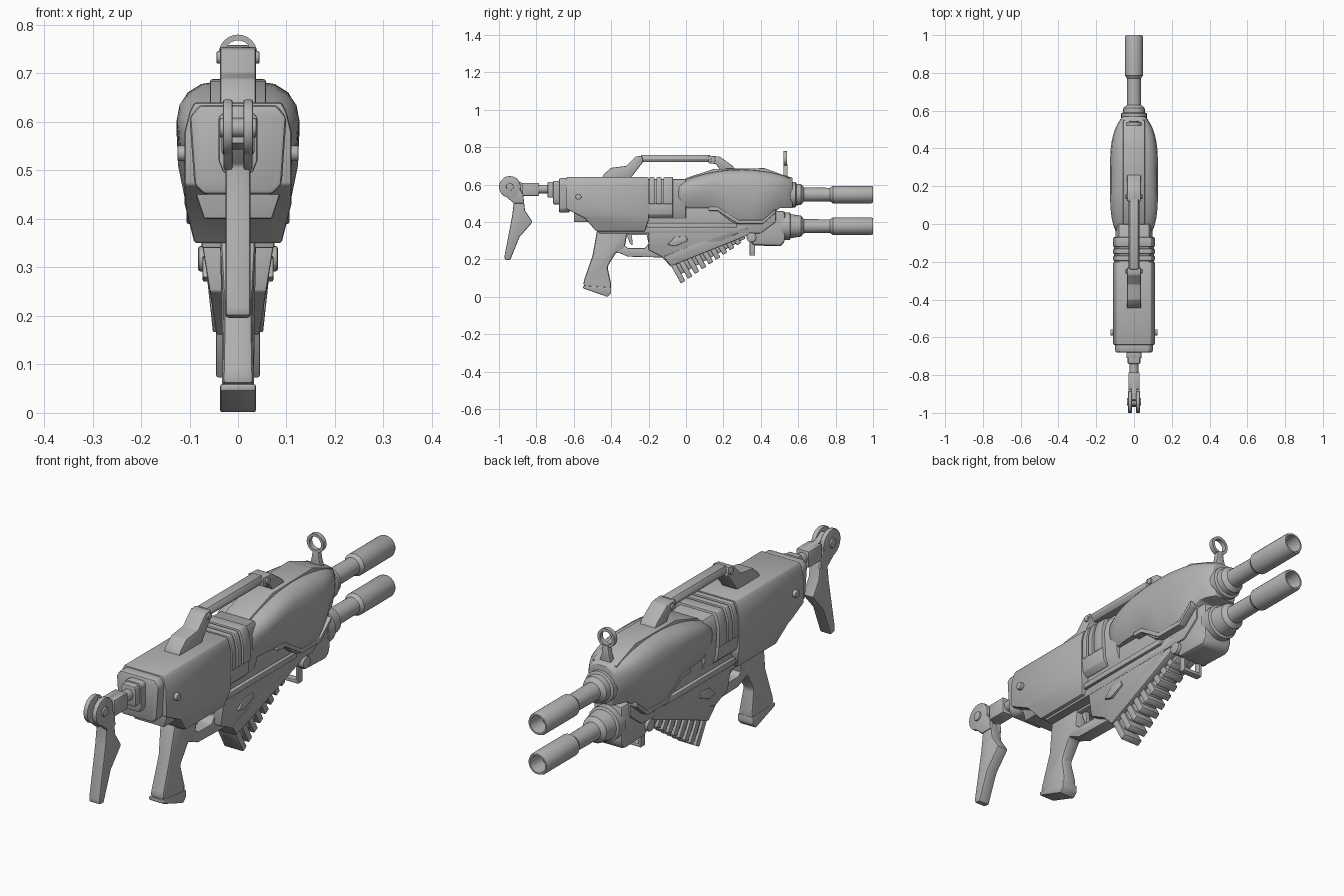
import bpy, bmesh, math
from mathutils import Vector

if "Cube" in bpy.data.objects:
    bpy.data.objects.remove(bpy.data.objects["Cube"], do_unlink=True)

shade = (.45, .45, .45, 1)
grey = bpy.data.materials.new("gunmetal grey")
grey.use_nodes = True
grey.diffuse_color = shade
grey.node_tree.nodes["Principled BSDF"].inputs["Base Color"].default_value = shade


def bake(ob):
    """Apply all modifiers and set smooth shading with sharp edges."""
    depsgraph = bpy.context.evaluated_depsgraph_get()
    depsgraph.update()
    ob.data = bpy.data.meshes.new_from_object(ob.evaluated_get(depsgraph))
    ob.modifiers.clear()
    for polygon in ob.data.polygons:
        polygon.use_smooth = True
    ob.data.set_sharp_from_angle(angle=math.radians(32))


def add_bevel(ob, width):
    mod = ob.modifiers.new("Bevel", "BEVEL")
    mod.width, mod.segments, mod.limit_method = width, 2, "ANGLE"
    mod.angle_limit = math.radians(30)
    bake(ob)


def boolean(ob, other, operation):
    mod = ob.modifiers.new("Boolean", "BOOLEAN")
    mod.operation, mod.object, mod.solver = operation, other, "EXACT"
    bake(ob)
    bpy.data.objects.remove(other, do_unlink=True)


def make(name, skins, bevel=0):
    """Build one object from skins, each a row of closed rings with capped ends."""
    bm = bmesh.new()
    for rings in skins:
        rows = [[bm.verts.new(point) for point in ring] for ring in rings]
        for a, b in zip(rows, rows[1:]):
            for i in range(len(a)):
                bm.faces.new((a[i - 1], a[i], b[i], b[i - 1]))
        bm.faces.new(rows[0])
        bm.faces.new(rows[-1])
    bmesh.ops.recalc_face_normals(bm, faces=bm.faces)
    mesh = bpy.data.meshes.new(name)
    bm.to_mesh(mesh)
    bm.free()
    mesh.materials.append(grey)
    ob = bpy.data.objects.new(name, mesh)
    bpy.context.collection.objects.link(ob)
    if bevel:
        add_bevel(ob, bevel)
    return ob


def side(name, points, reach, inner=None, bevel=.005, width=lambda z: 1):
    """Side profile (y, z) extruded over x; a mirrored pair when inner is given."""
    spans = [(-reach, reach)] if inner is None else [(inner, reach), (-inner, -reach)]
    return make(name, [[[(x * width(z), y, z) for y, z in points] for x in span]
                       for span in spans], bevel)


def mirrored(half):
    return half + [(-x, z) for x, z in reversed(half)]


def section(name, half, back, front, bevel=.005):
    """Half cross-section (x, z), mirrored and extruded over y."""
    return make(name, [[[(x, y, z) for x, z in mirrored(half)] for y in (back, front)]], bevel)


def circle(u, v, radius, count=20):
    turns = [math.tau * i / count for i in range(count)]
    return [(u + radius * math.cos(t), v + radius * math.sin(t)) for t in turns]


def lathe(name, profile, height):
    """Profile of (y, radius) turned round an axis along y."""
    ob = make(name, [[[(x, y, z) for x, z in circle(0, height, radius, 24)] for y, radius in profile]])
    bake(ob)
    return ob


def rect(back, front, low, high):
    return [(back, low), (front, low), (front, high), (back, high)]


# Rear receiver: side outline crossed with a rounded section
half = [(.09, .64), (.1, .62), (.11, .58), (.11, .43), (.09, .35)]
receiver = side("rear_receiver", [(-.64, .65), (-.2, .65), (-.2, .41), (-.22, .35),
                                  (-.48, .35), (-.54, .42), (-.64, .47)], reach=.15, bevel=0)
boolean(receiver, section("receiver_section", half, back=-.8, front=0, bevel=0), "INTERSECT")
add_bevel(receiver, .006)
section("receiver_end_cap", [(.08, .635), (.1, .61), (.09, .47), (.07, .45)], back=-.68, front=-.62, bevel=.01)
core = [(x * .88, z - .01) for x, z in half[:3]] + [(.09, .46), (.07, .4)]
section("receiver_core", core, back=-.6, front=0)
for i in range(3):
    back = -.195 + i * .037
    section(f"receiver_rib_{i + 1}", half[:3] + [(.11, .5), (.09, .48)],
            back, front=-.07 if i == 2 else back + .027, bevel=.004)
section("receiver_collar", [(.09, .5), (.106, .5), (.1, .44), (.08, .42)], back=-.21, front=-.07)
side("receiver_pin", circle(-.575, .535, .016), inner=.1, reach=.125, bevel=.003)

# Front shell: lofted, narrowing at both ends, with a keel below the middle
outline = mirrored([(.3, 1), (.6, .98), (.82, .92), (.95, .82), (1, .66), (.97, .4), (.78, 0)])
rings = []
steps = 18
for i in range(steps + 1):
    t = i / steps
    y = t * .61 - .04
    wide = .127 - .045 * (2 * t - .9) ** 4
    top = .684 - .06 * (2 * t - 1.1) ** 2
    keel = max(0, min(.085, .8 * min(y - .15, .5 - y)))
    bottom = .475 - keel
    rings.append([(u * wide, y, bottom + v * (top - bottom)) for u, v in outline])
make("front_shell", [rings], bevel=.003)
side("shell_spine", [(-.02, .6), (0, .635), (.15, .684), (.42, .688), (.55, .64), (.55, .6)], reach=.058)
chevron = [(.12, .48), (.17, .48), (.28, .41), (.41, .41), (.48, .47)]
side("shell_chevron", chevron + [(y, z - .02) for y, z in reversed(chevron)],
     inner=.07, reach=.106, bevel=.003)

# Central chassis and the slanted magazine well
side("chassis", [(-.47, .34), (.4, .34), (.48, .4), (.48, .5), (-.47, .5)], reach=.075)
side("side_rail", rect(-.21, .27, .37, .395), inner=.07, reach=.09, bevel=.004)
side("magazine_well", [(-.2, .38), (-.2, .25), (-.13, .215), (-.08, .16), (.33, .365), (.33, .38)],
     reach=.08, width=lambda z: .55 + (z - .16) * 2)
side("well_slant_rail", [(-.12, .215), (-.08, .165), (.37, .345), (.34, .385), (.29, .385)],
     inner=.03, reach=.068, bevel=.004, width=lambda z: .75 + (z - .16) * 1.6)
side("well_boss", [(-.1, .28), (-.06, .27), (.01, .3), (0, .325), (-.06, .32)],
     inner=.05, reach=.073, bevel=.004)

# Ribbed magazine, square to the slanted well
slope = math.radians(29)
along = Vector((math.cos(slope), math.sin(slope)))
down = Vector((along.y, -along.x))


def slanted(begin, end, depth):
    corners = rect(begin, end, -.01, depth)
    return [tuple(Vector((-.085, .175)) + along * a + down * d) for a, d in corners]


side("magazine_core", slanted(0, .42, depth=.075), reach=.034)
for i in range(9):
    begin = i * .045
    side(f"magazine_rib_{i + 1}", slanted(begin, begin + .028, depth=.118 - begin * .09),
         reach=.045, bevel=.004)

# Pistol grip, trigger guard and trigger
side("pistol_grip", [(-.475, .36), (-.5, .22), (-.545, .09), (-.55, .06), (-.405, .015), (-.4, .07),
                     (-.42, .16), (-.375, .235), (-.33, .25), (-.31, .36)],
     reach=.034, bevel=.012, width=lambda z: .8 + abs(z - .17) * 1.6)
side("grip_base", [(-.55, .06), (-.55, .045), (-.42, 0), (-.4, .02), (-.4, .05)], reach=.037)
guard = side("trigger_guard", [(-.37, .37), (-.37, .24), (-.31, .215), (-.1, .21), (-.1, .37)],
             reach=.03, bevel=0)
hole = [(-.34, .285), (-.31, .26), (-.22, .26), (-.2, .285), (-.21, .33), (-.32, .33)]
boolean(guard, side("guard_hole", hole, reach=.2, bevel=0), "DIFFERENCE")
add_bevel(guard, .004)
side("trigger", [(-.32, .34), (-.29, .34), (-.285, .275), (-.3, .285)], reach=.01, bevel=.002)

# Lower barrel housing with pivots and sling loop
side("lower_housing", [(.3, .36), (.36, .275), (.51, .27), (.53, .3), (.53, .46), (.34, .46)],
     reach=.068, bevel=.016)
side("housing_pivot", circle(.35, .318, .026), inner=.04, reach=.082, bevel=.004)
side("sling_loop_leg", rect(.34, .37, .22, .31), inner=.034, reach=.046, bevel=.003)
side("sling_loop_bar", rect(.34, .37, .22, .235), reach=.04, bevel=.003)

# Twin barrels with hollow muzzles
for name, height, root, flange in (("upper_barrel", .547, .54, .068), ("lower_barrel", .378, .51, .074)):
    lathe(name, [(root, flange), (root + .045, flange), (root + .05, flange - .01), (.615, .056),
                 (.63, .038), (.77, .036), (.785, .047), (.99, .047), (1, .043), (1, .036),
                 (.93, .03)], height)

# Carry handle
side("handle_rear_post", [(-.45, .63), (-.44, .655), (-.4, .69), (-.32, .7), (-.27, .75),
                          (-.235, .755), (-.23, .72), (-.3, .63)], reach=.037)
side("handle_front_post", [(.12, .755), (.18, .75), (.25, .7), (.27, .67), (.19, .67), (.16, .71),
                           (.12, .715)], reach=.037)
section("handle_bar", circle(0, .737, .03, 8)[:2][::-1] + [(.02, .72)], back=-.24, front=.13, bevel=.002)
for label, y in (("rear", -.25), ("front", .145)):
    side(f"handle_{label}_pin", circle(y, .733, .013), inner=.03, reach=.044, bevel=.002)

# Front ring sight
ring = lathe("sight_ring", [(.52, .04), (.54, .04)], height=.74)
boolean(ring, lathe("ring_hole", [(.4, .028), (.6, .028)], height=.74), "DIFFERENCE")
section("sight_post", [(.012, .71), (.018, .67), (.034, .62)], back=.52, front=.544, bevel=.002)

# Stock: neck, hinge and folding leg
section("stock_mount", [(.03, .62), (.04, .61), (.04, .52), (.03, .495)], back=-.71, front=-.66)
section("stock_mount_tip", [(.03, .615), (.034, .6), (.034, .54), (.03, .53)], back=-.74, front=-.69)
lathe("stock_rod", [(-.81, .023), (-.72, .023)], height=.576)
side("stock_neck", [(-.95, .555), (-.86, .54), (-.785, .54), (-.785, .61), (-.88, .61), (-.93, .635)],
     reach=.014)
side("stock_neck_block", rect(-.875, -.785, .54, .61), reach=.03)
side("stock_hinge", circle(-.942, .588, .058), inner=.011, reach=.031, bevel=.004)
side("stock_hinge_pin", circle(-.942, .588, .02), reach=.038, bevel=.003)
side("stock_fork", [(-.99, .56), (-.92, .5), (-.865, .5), (-.87, .545), (-.9, .6)], inner=.011, reach=.03)
side("stock_leg", [(-.96, .545), (-.92, .51), (-.93, .43), (-.97, .22), (-.97, .2), (-.94, .195),
                   (-.89, .32), (-.82, .4), (-.86, .46), (-.87, .535)], reach=.026, bevel=.007)
